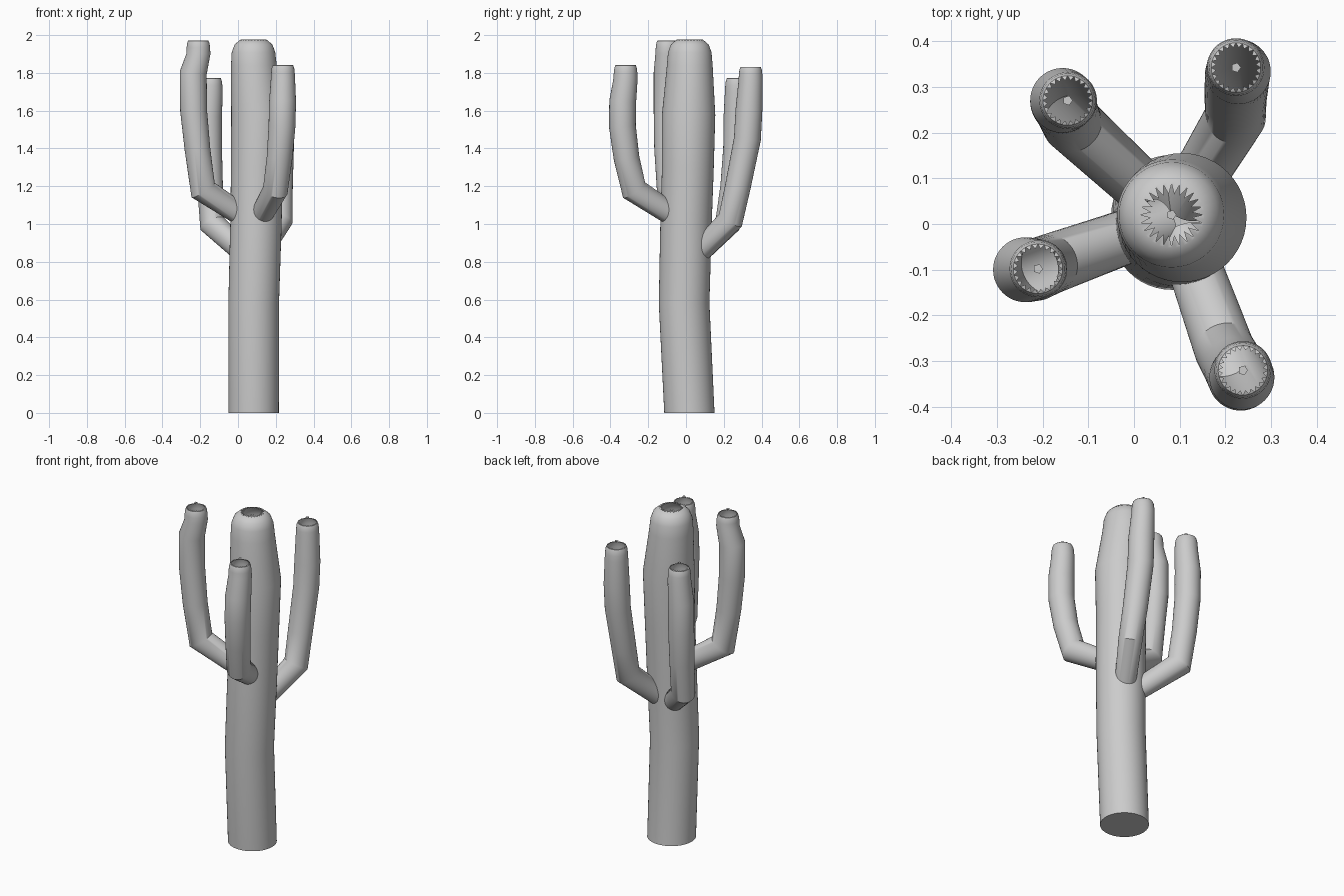
import bpy, bmesh, math
from mathutils import Vector

cube = bpy.data.objects.get("Cube")
if cube:
    bpy.data.objects.remove(cube)

# One plain grey for the whole plant
grey = bpy.data.materials.new("plain_grey")
grey.use_nodes = True
colour = (0.6, 0.6, 0.6, 1)
grey.diffuse_color = colour
grey.node_tree.nodes["Principled BSDF"].inputs["Base Color"].default_value = colour

SIDES = 48


def finish(name, bm):
    mesh = bpy.data.meshes.new(name)
    bm.to_mesh(mesh)
    bm.free()
    mesh.materials.append(grey)
    obj = bpy.data.objects.new(name, mesh)
    bpy.context.collection.objects.link(obj)
    bpy.ops.object.select_all(action='DESELECT')
    obj.select_set(True)
    bpy.context.view_layer.objects.active = obj
    bpy.ops.object.shade_smooth_by_angle(angle=math.radians(35))
    return obj


def stalk(name, path, rim, flat_base=False):
    """Hollow tube through (x, y, z, radius) points, ending in a toothed opening."""
    bm = bmesh.new()
    points = [Vector(p[:3]) for p in path]
    last = len(path) - 1
    rings = []
    for i, p in enumerate(points):
        before = (p - points[i - 1]).normalized() if i else None
        after = (points[i + 1] - p).normalized() if i < last else None
        before, after = before or after, after or before
        axis = (before + after).normalized()
        if (flat_base and i == 0) or i >= last - 3:
            axis = Vector((0, 0, 1))
        # Mitred ring, stretched along the bend so the tube keeps its width
        side = Vector((1, 0, 0))
        side = (side - axis * side.dot(axis)).normalized()
        up = axis.cross(side)
        bend = after - before
        stretch = 1 / max(axis.dot(after), 0.8) if i < last - 3 else 1
        ring = []
        for k in range(SIDES):
            a = math.tau * k / SIDES
            d = side * math.cos(a) + up * math.sin(a)
            if bend.length > 0.1:
                b = bend.normalized()
                d += b * d.dot(b) * (stretch - 1)
            ring.append(bm.verts.new(p + d * path[i][3]))
        rings.append(ring)
    # Teeth around the opening
    c = points[-1]
    teeth = []
    for k, v in enumerate(rings[-1]):
        d = (v.co - c).normalized()
        teeth.append(bm.verts.new(c + d * rim[k % 2] + Vector((0, 0, 0.002))))
    rings.append(teeth)
    for low, high in zip(rings, rings[1:]):
        for k in range(SIDES):
            n = (k + 1) % SIDES
            bm.faces.new((low[k], low[n], high[n], high[k]))
    if flat_base:
        bm.faces.new(rings[0][::-1])
    return finish(name, bm)


def tip_plate(name, centre):
    """Tiny five-sided plate over the opening."""
    bm = bmesh.new()
    bm.faces.new([bm.verts.new((centre[0] + 0.011 * math.cos(math.tau * k / 5),
                                centre[1] + 0.011 * math.sin(math.tau * k / 5),
                                centre[2])) for k in range(5)])
    finish(name, bm)


# Trunk
stalk("trunk", [
    (.083, .018, 0, .133), (.083, -.01, .58, .134), (.095, 0, 1, .136),
    (.1, .01, 1.3, .137), (.105, .014, 1.58, .141), (.084, .02, 1.84, .121),
    (.082, .02, 1.91, .115), (.082, .02, 1.95, .1), (.082, .02, 1.974, .072),
], (.068, .045), flat_base=True)
tip_plate("trunk_tip_plate", (.082, .02, 1.96))

# Arms: root, elbow, then the upright part
arms = {
    "right_front_arm": [(.06, 0, 1.02), (-.185, -.088, 1.18), (-.215, -.1, 1.4),
                        (-.235, -.1, 1.6), (-.237, -.1, 1.8), (-.21, -.098, 1.9)],
    "right_back_arm": [(.06, .04, .82), (-.135, .22, 1), (-.148, .25, 1.2),
                       (-.156, .268, 1.4), (-.156, .27, 1.57), (-.145, .27, 1.7)],
    "left_front_arm": [(.11, -.03, 1.02), (.198, -.275, 1.18), (.22, -.315, 1.35),
                       (.233, -.337, 1.52), (.236, -.335, 1.65), (.238, -.32, 1.77)],
    "left_back_arm": [(.11, .05, .83), (.222, .235, 1.02), (.222, .275, 1.2),
                      (.226, .325, 1.45), (.228, .333, 1.6), (.223, .342, 1.76)],
}
radii = (.057, .066, .068, .071, .071, .064)
for name, pts in arms.items():
    path = [p + (r,) for p, r in zip(pts, radii)]
    x, y, z = pts[-1]
    path += [(x, y, z + .035, .062), (x, y, z + .058, .059), (x, y, z + .07, .054)]
    stalk(name, path, (.054, .044))
    tip_plate(name + "_tip_plate", (x, y, z + .1))
